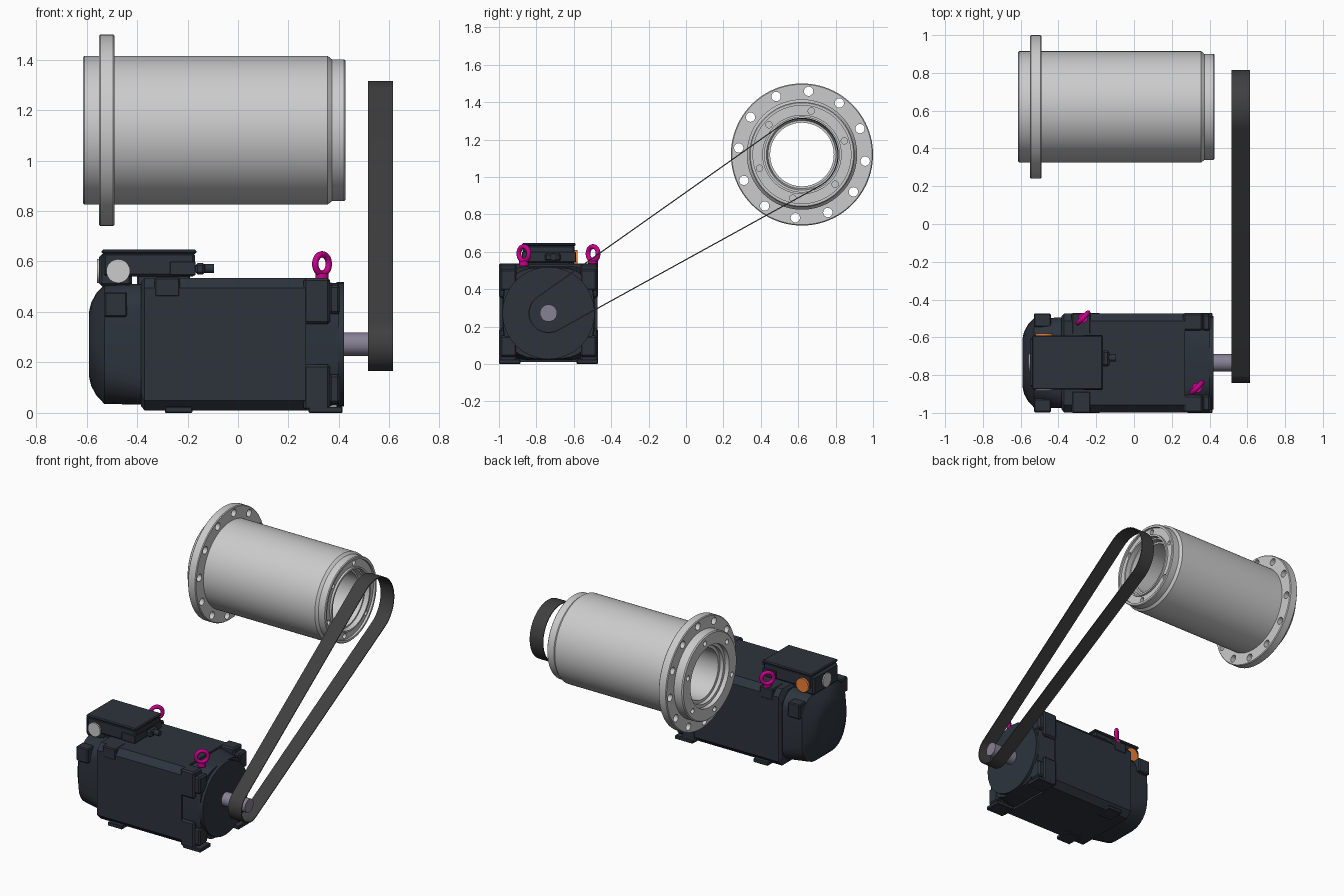
import bpy, bmesh
from math import cos, sin, pi, radians, atan2, acos, hypot
from mathutils import Vector, Matrix

if "Cube" in bpy.data.objects:
    bpy.data.objects.remove(bpy.data.objects["Cube"])

def material(name, rgb):
    m = bpy.data.materials.new(name)
    m.diffuse_color = (*rgb, 1)
    m.use_nodes = True
    m.node_tree.nodes["Principled BSDF"].inputs["Base Color"].default_value = m.diffuse_color
    return m

DARK = material("motor_paint", (0.026, 0.034, 0.046))
RUBBER = material("rubber", (0.05, 0.05, 0.05))
STEEL = material("shaft_steel", (0.24, 0.22, 0.30))
PINK = material("lifting_magenta", (0.60, 0.0, 0.27))
ORANGE = material("orange_cap", (0.85, 0.22, 0.04))
MY, MZ = -0.735, 0.272      # motor axis
SY, SZ = 0.62, 1.12         # spindle axis

def make(name, bm, mat=None, angle=35):
    bmesh.ops.recalc_face_normals(bm, faces=bm.faces)
    me = bpy.data.meshes.new(name)
    bm.to_mesh(me)
    bm.free()
    ob = bpy.data.objects.new(name, me)
    bpy.context.collection.objects.link(ob)
    if mat:
        me.materials.append(mat)
    bpy.ops.object.select_all(action='DESELECT')
    ob.select_set(True)
    bpy.context.view_layer.objects.active = ob
    if angle:
        bpy.ops.object.shade_smooth_by_angle(angle=radians(angle))
    return ob

def box(name, x, y, z, mat=DARK, bevel=0.006):
    bm = bmesh.new()
    bmesh.ops.create_cube(bm, size=1)
    for v in bm.verts:
        v.co = [lo + (c + 0.5) * (hi - lo) for c, (lo, hi) in zip(v.co, (x, y, z))]
    if bevel:
        bmesh.ops.bevel(bm, geom=bm.edges[:], offset=bevel, segments=1, affect='EDGES')
    return make(name, bm, mat, 0)

def add_cyl(bm, a, b, r, seg=32):
    a, b = Vector(a), Vector(b)
    rot = (b - a).to_track_quat('Z', 'Y').to_matrix().to_4x4()
    bmesh.ops.create_cone(bm, cap_ends=True, segments=seg, radius1=r, radius2=r,
                          depth=(b - a).length, matrix=Matrix.Translation((a + b) / 2) @ rot)

def cyl(name, a, b, r, mat=None):
    bm = bmesh.new()
    add_cyl(bm, a, b, r)
    return make(name, bm, mat)

def section(x, a, r, n):
    """Rounded square around the motor axis, n segments per corner."""
    pts = []
    for q, (sy, sz) in enumerate(((1, 1), (-1, 1), (-1, -1), (1, -1))):
        for i in range(n + 1):
            t = (q + i / n) * pi / 2
            pts.append((x, MY + sy * (a - r) + r * cos(t), MZ + sz * (a - r) + r * sin(t)))
    return pts

def loft(name, rings, n, mat=DARK, angle=30):
    bm = bmesh.new()
    loops = [[bm.verts.new(p) for p in section(*ring, n)] for ring in rings]
    for A, B in zip(loops, loops[1:]):
        for i in range(len(A)):
            j = (i + 1) % len(A)
            bm.faces.new((A[i], A[j], B[j], B[i]))
    bm.faces.new(loops[0])
    bm.faces.new(loops[-1])
    return make(name, bm, mat, angle)

def lathe(name, profile, y, z, seg=96):
    """Closed (x, r) profile turned around an axis along x."""
    bm = bmesh.new()
    loops = [[bm.verts.new((x, y + r * cos(2 * pi * k / seg), z + r * sin(2 * pi * k / seg)))
              for x, r in profile] for k in range(seg)]
    for k in range(seg):
        A, B = loops[k], loops[(k + 1) % seg]
        for i in range(len(profile)):
            j = (i + 1) % len(profile)
            bm.faces.new((A[i], A[j], B[j], B[i]))
    return make(name, bm)

# Spindle housing: hollow, flanged, stepped at both ends
spindle = lathe("spindle_housing", [
    (-0.615, 0.288), (-0.608, 0.295), (-0.55, 0.295), (-0.55, 0.375), (-0.545, 0.38),
    (-0.495, 0.38), (-0.49, 0.375), (-0.49, 0.295), (0.355, 0.295), (0.372, 0.281),
    (0.42, 0.281), (0.425, 0.276), (0.425, 0.262), (0.41, 0.262), (0.41, 0.212),
    (0.425, 0.212), (0.425, 0.2), (0.39, 0.2), (0.39, 0.19), (0.36, 0.182), (0.36, 0.17),
    (-0.56, 0.17), (-0.56, 0.19), (-0.585, 0.19), (-0.585, 0.21), (-0.615, 0.21)], SY, SZ)

# Bolt holes: twelve through the flange, six blind ones in each end face
bm = bmesh.new()
def hole_ring(count, start, radius, r, x0, x1):
    for k in range(count):
        t = radians(start) + 2 * pi * k / count
        y, z = SY + radius * cos(t), SZ + radius * sin(t)
        add_cyl(bm, (x0, y, z), (x1, y, z), r, 20)
hole_ring(12, 24, 0.34, 0.025, -0.6, -0.44)
hole_ring(6, 18, 0.238, 0.017, 0.37, 0.46)
hole_ring(6, 18, 0.25, 0.017, -0.65, -0.58)
cutter = make("hole_cutter", bm, None, 0)
cutter.hide_render = True
mod = spindle.modifiers.new("holes", 'BOOLEAN')
mod.operation, mod.object, mod.solver = 'DIFFERENCE', cutter, 'EXACT'
bpy.context.view_layer.objects.active = spindle
while spindle.modifiers[0] != mod:
    bpy.ops.object.modifier_move_up(modifier=mod.name)
bpy.ops.object.modifier_apply(modifier=mod.name)
bpy.data.objects.remove(cutter)

# Drive belt: thin band around two pulley circles
R1, R2, T = 0.107, 0.196, 0.006
dy, dz = SY - MY, SZ - MZ
phi, beta = atan2(dz, dy), acos((R1 - R2) / hypot(dy, dz))
N = 32
path = [(SY, SZ, R2, phi - beta + 2 * beta * i / N) for i in range(N + 1)]
path += [(MY, MZ, R1, phi + beta + 2 * (pi - beta) * i / N) for i in range(N + 1)]
bm = bmesh.new()
loops = [[bm.verts.new((x, y + (r - d) * cos(t), z + (r - d) * sin(t)))
          for x, d in ((0.515, 0), (0.615, 0), (0.615, T), (0.515, T))] for y, z, r, t in path]
for k in range(len(loops)):
    A, B = loops[k], loops[(k + 1) % len(loops)]
    for i in range(4):
        bm.faces.new((A[i], A[(i + 1) % 4], B[(i + 1) % 4], B[i]))
make("drive_belt", bm, RUBBER)

# Motor: body, rear cowl, front end bell, flange disc, shaft
loft("motor_body", [(-0.385, 0.245, 0.06), (-0.37, 0.262, 0.04), (0.27, 0.262, 0.04)], 1, angle=0)
loft("rear_cowl", [(-0.59, 0.13, 0.13), (-0.582, 0.165, 0.165), (-0.56, 0.205, 0.19),
                   (-0.53, 0.236, 0.15), (-0.37, 0.24, 0.10)], 6)
loft("front_end_bell", [(0.26, 0.25, 0.12), (0.40, 0.242, 0.17)], 6)
cyl("front_flange_disc", (0.39, MY, MZ), (0.42, MY, MZ), 0.247, DARK)
cyl("shaft", (0.41, MY, MZ), (0.6, MY, MZ), 0.046, STEEL)

# Corner lugs, feet and side ribs
def span(c, s, lo, hi):
    return tuple(sorted((c + s * lo, c + s * hi)))
for sy, side in ((-1, "near"), (1, "far")):
    edge = span(MY, sy, 0.15, 0.265)
    for sz, level in ((-1, "lower"), (1, "upper")):
        box(f"corner_lug_{side}_{level}", (0.26, 0.365), span(MY, sy, 0.17, 0.264),
            span(MZ, sz, 0.08, 0.263), bevel=0.01)
        box(f"corner_lug_tip_{side}_{level}", (0.36, 0.405), span(MY, sy, 0.17, 0.258),
            span(MZ, sz, 0.12, 0.235), bevel=0.01)
    box(f"front_foot_{side}", (0.28, 0.415), edge, (0, 0.025), bevel=0.004)
    box(f"rear_foot_{side}", (-0.29, -0.18), edge, (0, 0.025), bevel=0.004)
    box(f"side_rib_{side}", (-0.33, -0.23), span(MY, sy, 0.15, 0.265), (0.46, 0.536))
    box(f"cowl_bracket_{side}", (-0.53, -0.44), span(MY, sy, 0.19, 0.262), (0.38, 0.48))

# Terminal box with lid, connector block, round caps and cable gland
box("terminal_box", (-0.535, -0.17), (-0.872, -0.595), (0.54, 0.635), bevel=0.01)
box("terminal_box_lid", (-0.54, -0.165), (-0.876, -0.59), (0.63, 0.648))
box("terminal_box_base", (-0.40, -0.19), (-0.85, -0.62), (0.50, 0.55))
box("connector_block", (-0.55, -0.42), (-0.866, -0.6), (0.50, 0.63), bevel=0.012)
box("gland_plate", (-0.27, -0.168), (-0.878, -0.588), (0.545, 0.60), bevel=0.003)
cyl("near_cap", (-0.475, -0.86, 0.562), (-0.475, -0.882, 0.562), 0.047)
cyl("rear_cap", (-0.545, -0.735, 0.562), (-0.558, -0.735, 0.562), 0.047)
cyl("orange_cap", (-0.475, -0.6, 0.562), (-0.475, -0.58, 0.562), 0.047, ORANGE)
box("cable_gland", (-0.17, -0.13), (-0.755, -0.67), (0.548, 0.594), DARK, 0.01)
cyl("cable_gland_nose", (-0.14, -0.71, 0.572), (-0.095, -0.71, 0.572), 0.018, DARK)

# Lifting eyebolts
for name, x, y in (("front_eyebolt", 0.333, -0.867), ("rear_eyebolt", -0.27, -0.497)):
    bpy.ops.mesh.primitive_torus_add(location=(x, y, 0.59), rotation=(pi / 2, 0, pi / 4),
                                     major_radius=0.038, minor_radius=0.013,
                                     major_segments=32, minor_segments=12)
    ring = bpy.context.object
    ring.name = name + "_ring"
    ring.data.materials.append(PINK)
    bpy.ops.object.shade_smooth()
    cyl(name + "_collar", (x, y, 0.525), (x, y, 0.552), 0.026, PINK)
